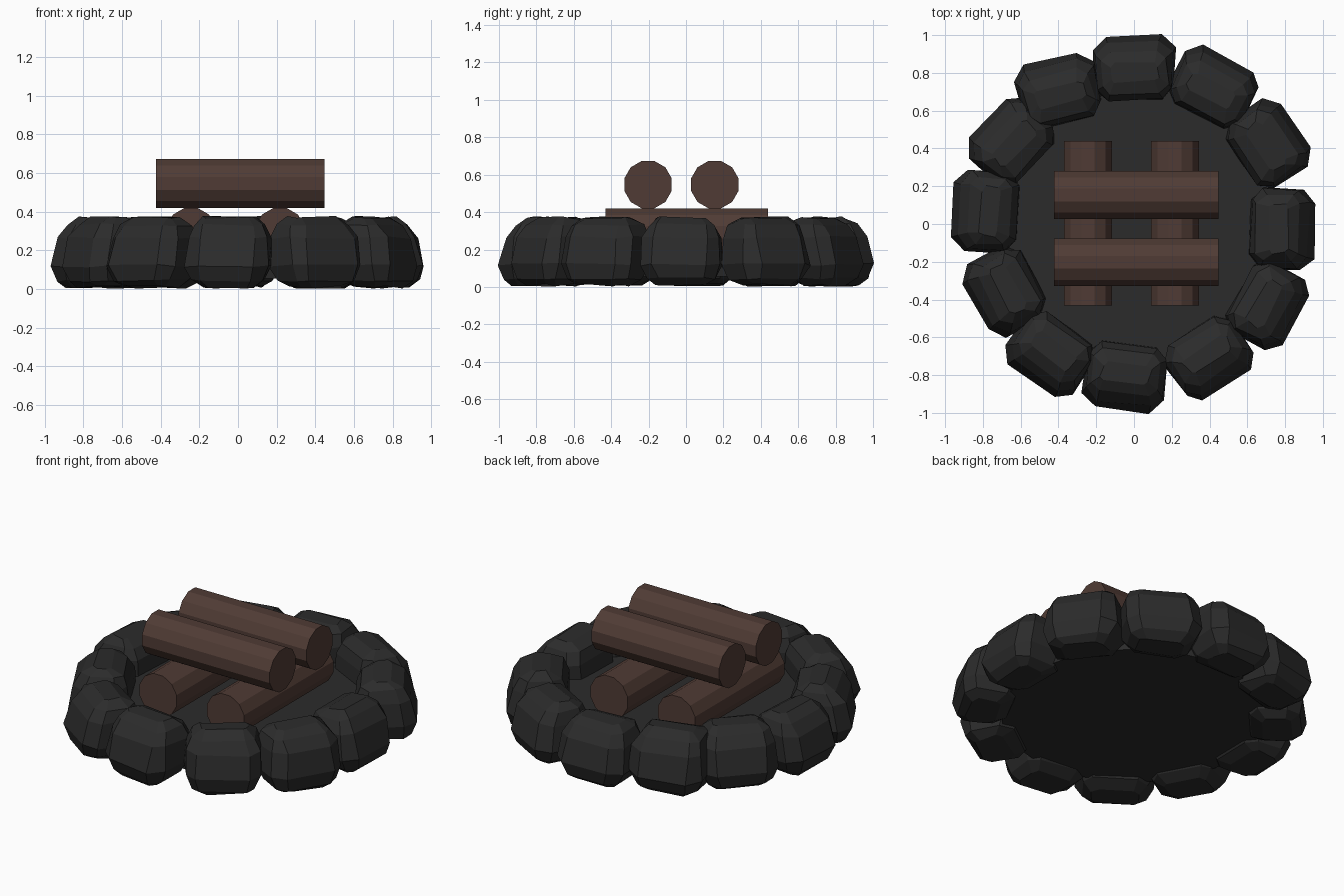
import bpy, bmesh, math, random
from mathutils import Matrix

random.seed(7)
cube = bpy.data.objects.get("Cube")
if cube:
    bpy.data.objects.remove(cube, do_unlink=True)


def material(name, rgb):
    m = bpy.data.materials.new(name)
    m.use_nodes = True
    m.diffuse_color = (*rgb, 1)
    m.node_tree.nodes["Principled BSDF"].inputs["Base Color"].default_value = (*rgb, 1)
    return m


STONE = material("charcoal stone", (0.024, 0.024, 0.024))
WOOD = material("brown wood", (0.08, 0.044, 0.035))


def finish(bm, name, mat, matrix):
    bmesh.ops.recalc_face_normals(bm, faces=bm.faces)
    mesh = bpy.data.meshes.new(name)
    bm.to_mesh(mesh)
    bm.free()
    mesh.materials.append(mat)
    ob = bpy.data.objects.new(name, mesh)
    ob.matrix_world = matrix
    bpy.context.collection.objects.link(ob)


def cylinder(name, mat, radius, length, sides, matrix):
    bm = bmesh.new()
    bmesh.ops.create_cone(bm, cap_ends=True, segments=sides,
                          radius1=radius, radius2=radius, depth=length)
    # turn half a side so flats face the main directions
    bmesh.ops.rotate(bm, verts=bm.verts, matrix=Matrix.Rotation(math.pi / sides, 3, 'Z'))
    finish(bm, name, mat, matrix)


# Stone layers: height, half depth, half width, outward shift
LAYERS = [(0.01, 0.085, 0.13, 0.02), (0.045, 0.138, 0.18, 0.01), (0.12, 0.174, 0.216, 0.0),
          (0.265, 0.154, 0.204, -0.014), (0.333, 0.115, 0.176, -0.023),
          (0.37, 0.05, 0.13, -0.02)]


def stone(name, x, y, angle):
    """Chunky block with chamfered corners, lofted through the layers."""
    bm = bmesh.new()
    rings = []
    for z, a, b, shift in LAYERS:
        c = 0.4 * a
        corners = [(a, c - b), (a, b - c), (a - c, b), (c - a, b),
                   (-a, b - c), (-a, c - b), (c - a, -b), (a - c, -b)]
        rings.append([bm.verts.new((px + shift + random.uniform(-0.008, 0.008),
                                    py + random.uniform(-0.01, 0.01),
                                    z + random.uniform(-0.008, 0.008)))
                      for px, py in corners])
    for low, high in zip(rings, rings[1:]):
        for i in range(8):
            j = (i + 1) % 8
            bm.faces.new((low[i], low[j], high[j], high[i]))
    bm.faces.new(rings[0][::-1])
    bm.faces.new(rings[-1])
    place = Matrix.Translation((x, y, 0)) @ Matrix.Rotation(math.radians(angle), 4, 'Z')
    finish(bm, name, STONE, place)


# Ring of stones: centre x, centre y, outward heading
RING = [(0, 0.825, 91), (0.42, 0.72, 63), (0.715, 0.425, 34), (0.785, -0.025, -2),
        (0.71, -0.43, -28), (0.40, -0.71, -57), (-0.045, -0.81, -97),
        (-0.44, -0.69, -126), (-0.685, -0.355, -152), (-0.785, 0.07, 177),
        (-0.65, 0.435, 137), (-0.40, 0.705, 104)]
for n, (x, y, angle) in enumerate(RING, 1):
    stone(f"ring_stone_{n}", x, y, angle)

# Ash bed inside the ring
cylinder("ash_bed", STONE, 0.74, 0.12, 48, Matrix.Translation((0, 0, 0.115)))

# Two logs lying front to back, two stacked across them
ALONG_Y = Matrix.Rotation(math.pi / 2, 4, 'X')
ALONG_X = Matrix.Rotation(math.pi / 2, 4, 'Y')
for side, x in (("right", -0.243), ("left", 0.217)):
    cylinder(f"lower_log_{side}", WOOD, 0.131, 0.87, 12,
             Matrix.Translation((x, 0.004, 0.293)) @ ALONG_Y)
for side, y in (("front", -0.203), ("back", 0.154)):
    cylinder(f"upper_log_{side}", WOOD, 0.131, 0.87, 12,
             Matrix.Translation((0.012, y, 0.547)) @ ALONG_X)
